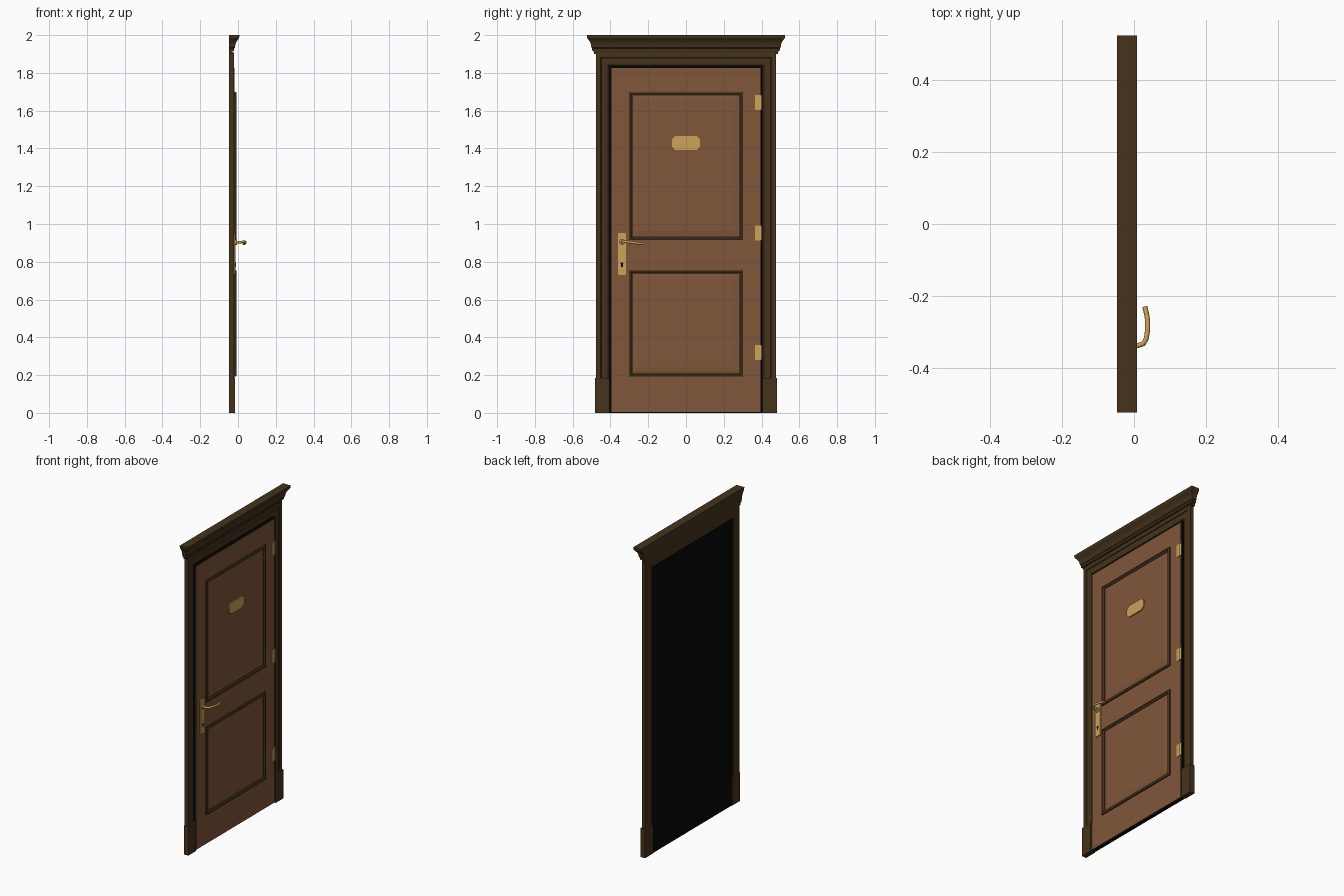
import bpy, bmesh, math
from mathutils import Matrix

if "Cube" in bpy.data.objects:
    bpy.data.objects.remove(bpy.data.objects["Cube"])


def material(name, rgb):
    m = bpy.data.materials.new(name)
    m.diffuse_color = (*rgb, 1)
    m.use_nodes = True
    m.node_tree.nodes["Principled BSDF"].inputs["Base Color"].default_value = m.diffuse_color
    return m


WOOD = material("door_brown", (0.215, 0.093, 0.043))
FRAME = material("frame_dark_brown", (0.060, 0.033, 0.012))
BRASS = material("brass", (0.61, 0.36, 0.098))
BLACK = material("black", (0.002, 0.002, 0.002))


def finish(name, bm, mat):
    bmesh.ops.recalc_face_normals(bm, faces=bm.faces)
    me = bpy.data.meshes.new(name)
    bm.to_mesh(me)
    bm.free()
    ob = bpy.data.objects.new(name, me)
    me.materials.append(mat)
    bpy.context.collection.objects.link(ob)
    return ob


def smooth(ob):
    bpy.ops.object.select_all(action='DESELECT')
    ob.select_set(True)
    bpy.context.view_layer.objects.active = ob
    bpy.ops.object.shade_smooth_by_angle(angle=math.radians(40))


def box(name, x, y, z, mat):
    bm = bmesh.new()
    bmesh.ops.create_cube(bm, size=1)
    for v in bm.verts:
        v.co = [a + (c + 0.5) * (b - a) for c, (a, b) in zip(v.co, (x, y, z))]
    return finish(name, bm, mat)


def loft(name, rings, mat, closed=False):
    """Skin matching rings of points into one mesh."""
    bm = bmesh.new()
    vs = [[bm.verts.new(p) for p in r] for r in rings]
    n = len(vs[0])
    pairs = list(zip(vs, vs[1:])) + ([(vs[-1], vs[0])] if closed else [])
    for a, b in pairs:
        for i in range(n):
            j = (i + 1) % n
            bm.faces.new((a[i], a[j], b[j], b[i]))
    if not closed:
        bm.faces.new(vs[0])
        bm.faces.new(vs[-1])
    return finish(name, bm, mat)


def clipped_plate(name, y, z, w, h, c, x0, x1, mat):
    """Plate with cut corners, half sizes w and h."""
    outline = [(-w, -h + c), (-w + c, -h), (w - c, -h), (w, -h + c),
               (w, h - c), (w - c, h), (-w + c, h), (-w, h - c)]
    return loft(name, [[(x, y + a, z + b) for a, b in outline] for x in (x0, x1)], mat)


BACK = -0.047

# Casing: stepped profile (outward offset, x) swept up, across and down with mitres
casing = [(0.016, BACK), (0.004, -0.038), (0.004, -0.035), (0.012, -0.027),
          (0.048, -0.025), (0.052, -0.021), (0.077, -0.021), (0.077, BACK)]
path = [(-1, 0), (-1, 1), (1, 1), (1, 0)]
loft("casing", [[(x, s * (0.40 + d), (1.83 + d) * up) for d, x in casing]
                for s, up in path], FRAME)

# Plinth blocks at the foot of each jamb
for side, s in (("left", -1), ("right", 1)):
    box("plinth_" + side, (BACK, -0.015), sorted((s * 0.404, s * 0.483)), (0, 0.185), FRAME)

# Cornice: flared layers (height, overhang)
steps = [(1.900, 0.010), (1.915, 0.012), (1.917, 0.019), (1.930, 0.020), (1.934, 0.024),
         (1.950, 0.026), (1.962, 0.030), (1.974, 0.038), (1.984, 0.046), (2.0, 0.048)]
loft("cornice", [[(BACK, -0.477 - e, z), (-0.04 + e, -0.477 - e, z),
                  (-0.04 + e, 0.477 + e, z), (BACK, 0.477 + e, z)] for z, e in steps], FRAME)

# Dark backing and reveal around the door, and the door leaf
box("door_backing", (-0.0435, -0.040), (-0.410, 0.410), (0, 1.840), BLACK)
box("door_reveal", (-0.041, -0.024), (-0.403, 0.403), (0, 1.833), BLACK)
box("door_leaf", (-0.040, -0.018), (-0.395, 0.395), (0.005, 1.825), WOOD)

# Panels: dark moulding ring and a slightly raised field
moulding = [(0, -0.020), (0, -0.011), (0.005, -0.008), (0.011, -0.008),
            (0.015, -0.012), (0.021, -0.014), (0.021, -0.020)]


def rect(inset, x, z0, z1):
    w = 0.302 - inset
    return [(x, -w, z0 + inset), (x, w, z0 + inset), (x, w, z1 - inset), (x, -w, z1 - inset)]


for label, z0, z1 in (("upper", 0.915, 1.70), ("lower", 0.192, 0.757)):
    loft("panel_moulding_" + label, [rect(i, x, z0, z1) for i, x in moulding],
         FRAME, closed=True)
    loft("panel_field_" + label, [rect(i, x, z0, z1) for i, x in
         ((0.02, -0.019), (0.02, -0.0175), (0.050, -0.0145), (0.054, -0.0145))], WOOD)

# Blank door plate
clipped_plate("door_plate", 0, 1.428, 0.075, 0.037, 0.018, -0.016, -0.008, BRASS)

# Hinges: leaf plate and knuckle
for i, z in enumerate((0.320, 0.953, 1.643)):
    box(f"hinge_leaf_{i}", (-0.020, -0.014), (0.364, 0.402), (z - 0.040, z + 0.040), BRASS)
    cyl_bm = bmesh.new()
    bmesh.ops.create_cone(cyl_bm, cap_ends=True, segments=12, radius1=0.006, radius2=0.006,
                          depth=0.08, matrix=Matrix.Translation((-0.016, 0.396, z)))
    smooth(finish(f"hinge_knuckle_{i}", cyl_bm, BRASS))

# Lock plate, keyhole and handle rosette
HY = -0.339


def disc(name, x, z, r, depth, mat):
    bm = bmesh.new()
    m = Matrix.Translation((x, HY, z)) @ Matrix.Rotation(math.pi / 2, 4, 'Y')
    bmesh.ops.create_cone(bm, cap_ends=True, segments=20, radius1=r, radius2=r,
                          depth=depth, matrix=m)
    smooth(finish(name, bm, mat))


clipped_plate("lock_plate", HY, 0.8415, 0.022, 0.1115, 0.006, -0.020, -0.012, BRASS)
disc("keyhole_top", -0.0115, 0.790, 0.007, 0.002, BLACK)
box("keyhole_slot", (-0.0125, -0.0105), (HY - 0.005, HY + 0.005), (0.772, 0.790), BLACK)
disc("handle_rosette", -0.009, 0.904, 0.016, 0.010, BRASS)

# Handle: curved lever
points = [(-0.010, HY, 0.904), (0.010, HY, 0.904), (0.026, -0.334, 0.905), (0.034, -0.320, 0.906),
          (0.038, -0.295, 0.904), (0.038, -0.270, 0.900), (0.035, -0.250, 0.897),
          (0.030, -0.230, 0.896)]
cu = bpy.data.curves.new("handle_lever", 'CURVE')
cu.dimensions = '3D'
cu.bevel_depth = 0.007
cu.bevel_resolution = 3
cu.use_fill_caps = True
cu.materials.append(BRASS)
sp = cu.splines.new('POLY')
sp.points.add(len(points) - 1)
for p, co in zip(sp.points, points):
    p.co = (*co, 1)
lever = bpy.data.objects.new("handle_lever", cu)
bpy.context.collection.objects.link(lever)
bpy.ops.object.select_all(action='DESELECT')
lever.select_set(True)
bpy.context.view_layer.objects.active = lever
bpy.ops.object.convert(target='MESH')
smooth(bpy.context.view_layer.objects.active)
